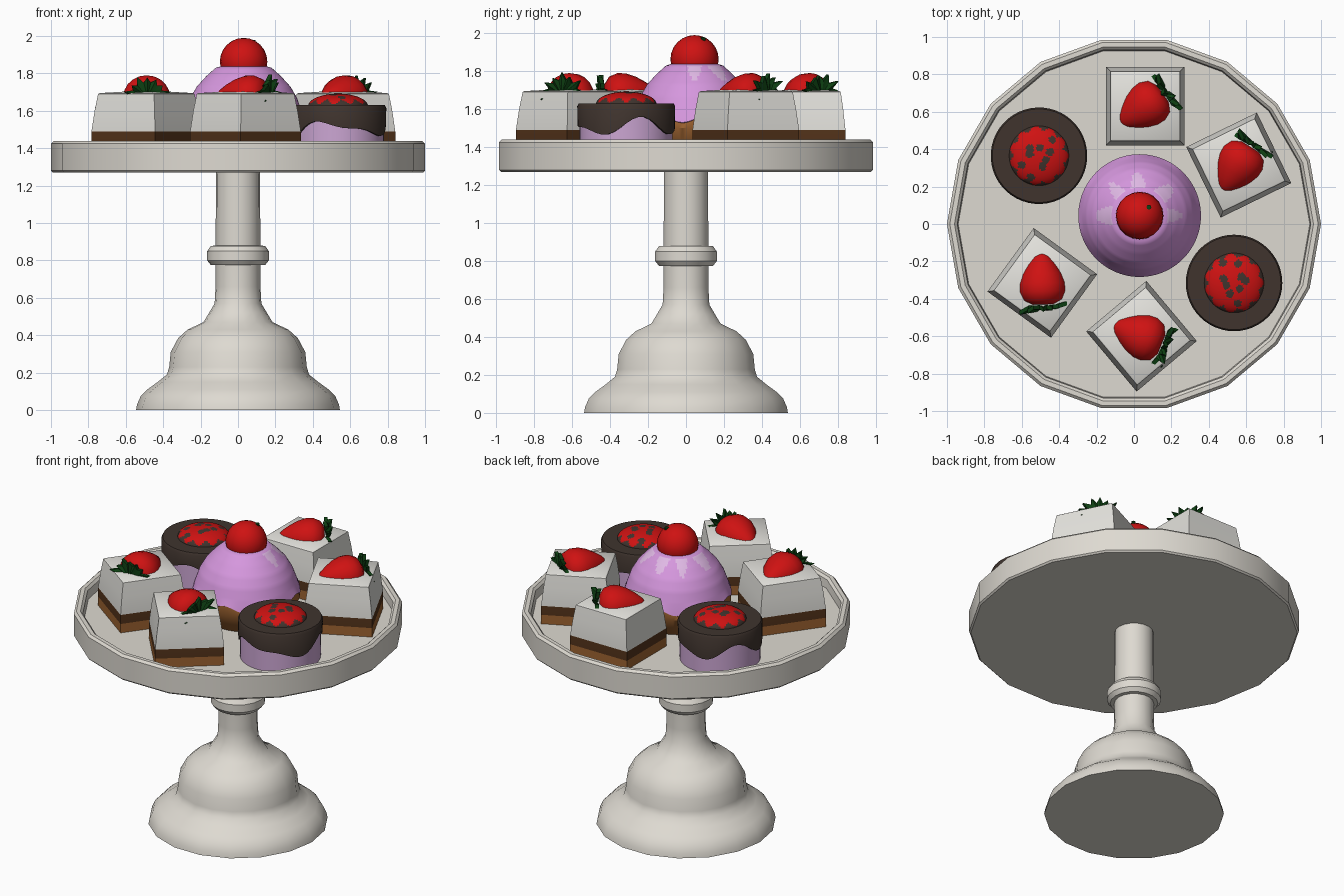
import bpy, bmesh, math, random
from mathutils import Matrix, Vector

if "Cube" in bpy.data.objects:
    bpy.data.objects.remove(bpy.data.objects["Cube"])

random.seed(4)
TAU = math.tau


def mat(name, *rgb):
    m = bpy.data.materials.new(name)
    m.diffuse_color = (*rgb, 1)
    m.use_nodes = True
    m.node_tree.nodes["Principled BSDF"].inputs["Base Color"].default_value = m.diffuse_color
    return m


STAND = mat("ivory ceramic", .73, .70, .64)
CREAM = mat("white cream", .77, .76, .72)
RED = mat("berry red", .62, .006, .006)
PURPLE = mat("violet icing", .67, .31, .73)
LILAC = mat("lilac sponge", .60, .38, .65)
PALE = mat("pale icing", .75, .49, .79)
CHOC = mat("dark chocolate", .050, .034, .027)
BROWN = mat("cocoa layer", .085, .032, .010)
SPONGE = mat("golden sponge", .34, .125, .03)
GREEN = mat("leaf green", .004, .05, .006)


def finish(name, bm, mats, angle):
    bmesh.ops.recalc_face_normals(bm, faces=bm.faces)
    me = bpy.data.meshes.new(name)
    bm.to_mesh(me)
    bm.free()
    for m in mats:
        me.materials.append(m)
    ob = bpy.data.objects.new(name, me)
    bpy.context.collection.objects.link(ob)
    bpy.ops.object.select_all(action='DESELECT')
    ob.select_set(True)
    bpy.context.view_layer.objects.active = ob
    bpy.ops.object.shade_smooth_by_angle(angle=math.radians(angle))
    return ob


def revolve(name, profile, mats, n=18, matrix=Matrix(), phase=0, rule=None, angle=35):
    """Spin (radius, height) points; height may be a function of the angle.
    rule(face centre) gives the material index."""
    bm = bmesh.new()
    rings = []
    for r, z in profile:
        if r == 0:
            rings.append([bm.verts.new((0, 0, z))] * n)
            continue
        ring = []
        for i in range(n):
            t = phase + TAU * i / n
            ring.append(bm.verts.new((r * math.cos(t), r * math.sin(t), z(t) if callable(z) else z)))
        rings.append(ring)
    for b, (lo, hi) in enumerate(zip(rings, rings[1:])):
        for i in range(n):
            j = (i + 1) % n
            f = bm.faces.new(dict.fromkeys((lo[i], lo[j], hi[j], hi[i])))
            if rule:
                f.material_index = rule(f.calc_center_median(), b)
    bm.transform(matrix)
    return finish(name, bm, mats, angle)


def at(x, y, z=0, turn=0):
    return Matrix.Translation((x, y, z)) @ Matrix.Rotation(math.radians(turn), 4, 'Z')


# Stand: foot, stem with collar, and rimmed plate
revolve("stand_foot", [(0, 0), (.545, 0), (.54, .03), (.52, .075), (.485, .11), (.43, .15),
        (.38, .19), (.368, .23), (.36, .31), (.32, .385), (.27, .43), (.185, .47),
        (.155, .52), (.125, .57), (.12, .66), (.12, .80)], [STAND])
revolve("stand_stem", [(.12, .75), (.118, 1.28)], [STAND])
revolve("stem_collar", [(.11, .775), (.145, .775), (.165, .80), (.165, .85), (.145, .878),
        (.11, .88)], [STAND])
revolve("plate", [(0, 1.27), (.99, 1.27), (1, 1.28), (1, 1.425), (.985, 1.44), (.96, 1.44),
        (.945, 1.425), (.94, 1.37), (0, 1.37)], [STAND])


# Strawberry lying on its side, tip pointing along the given heading
def strawberry(x, y, heading):
    m = (at(x, y, 1.675, heading) @ Matrix.Diagonal((1, 1, .92, 1))
         @ Matrix.Rotation(math.pi / 2, 4, 'Y'))
    revolve("strawberry", [(0, -.115), (.06, -.115), (.105, -.09), (.125, -.045), (.123, 0),
            (.105, .05), (.075, .10), (.045, .14), (.02, .16), (0, .165)], [RED], 20, m, angle=60)
    bm = bmesh.new()
    mid = bm.verts.new((0, 0, -.125))
    star = []
    for i in range(28):
        tip = i % 2 == 0
        r, z = (random.uniform(.105, .135), random.uniform(-.15, -.10)) if tip else (.085, -.118)
        t = TAU * i / 28
        star.append(bm.verts.new((r * math.cos(t), r * math.sin(t), z)))
    for i in range(28):
        bm.faces.new((mid, star[i], star[(i + 1) % 28]))
    ext = bmesh.ops.extrude_face_region(bm, geom=bm.faces[:])
    bmesh.ops.translate(bm, vec=(0, 0, -.022),
                        verts=[g for g in ext["geom"] if isinstance(g, bmesh.types.BMVert)])
    bm.transform(m)
    finish("strawberry_leaves", bm, [GREEN], 30)


# Square layered cakes: x, y, turn, strawberry heading
H = math.sqrt(2)
for x, y, turn, heading in ((.06, .63, 0, 215), (.56, .315, 26, 238),
                            (-.49, -.315, -36, 92), (.04, -.60, 40, 158)):
    revolve("square_cake", [(0, 1.37), (.21 * H, 1.37), (.21 * H, 1.43), (.21 * H, 1.49),
            (.198 * H, 1.60), (.185 * H, 1.69), (.178 * H, 1.695), (0, 1.71)],
            [SPONGE, BROWN, CREAM], 4, at(x, y, 0, turn), TAU / 8,
            lambda c, b: 0 if b < 2 else 1 if b == 2 else 2)
    strawberry(x, y, heading)


# Round chocolate cakes with a dripping glaze and a jam-covered dome
def drip(t):
    return 1.505 + .035 * math.sin(3 * t + .6) + .02 * math.sin(5 * t)


holes = [Vector((r * math.cos(t), r * math.sin(t), 0)) for r, t in
         ((random.uniform(.04, .125), k * TAU / 9 + random.uniform(-.2, .2)) for k in range(9))]


def jam(c, b):
    c = Vector((c.x, c.y, 0))
    edge = .132 + .026 * abs(math.cos(5.5 * math.atan2(c.y, c.x)))
    return 0 if c.length > edge or any((c - h).length < .021 for h in holes) else 1


for x, y, turn in ((.535, -.315, 0), (-.508, .365, 130)):
    revolve("round_cake", [(0, 1.37), (.245, 1.37), (.245, drip), (.256, drip),
            (.258, 1.615), (.25, 1.63), (0, 1.63)], [LILAC, CHOC], 48, at(x, y, 0, turn),
            rule=lambda c, b: 0 if b < 2 else 1)
    dome = [(.16 * math.cos(k * math.pi / 40), 1.625 + .067 * math.sin(k * math.pi / 40))
            for k in range(20)] + [(0, 1.692)]
    revolve("jam_dome", dome, [CHOC, RED], 80, at(x, y, 0, turn), rule=jam)

# Central muffin: golden base, wavy-edged icing with pale drizzle
base = [(0, 1.37), (.25, 1.37), (.285, 1.43), (.325, 1.50),
        (.322, lambda t: 1.545 + .018 * math.sin(8 * t)),
        (.328, lambda t: 1.548 + .018 * math.sin(8 * t))]
shape = [(.31, 1.60), (.285, 1.67), (.25, 1.73), (.20, 1.785), (.15, 1.83), (.08, 1.85)]
icing = [(a[0] + (b[0] - a[0]) * k / 5, a[1] + (b[1] - a[1]) * k / 5)
         for a, b in zip(shape, shape[1:]) for k in range(5)]


def drizzle(c, b):
    if b < 4:
        return 0
    r, t = math.hypot(c.x, c.y), math.atan2(c.y, c.x)
    wave = math.cos(8 * t + .5 * math.sin(3 * t))
    streak = .15 < r < .185 + .05 * wave and math.sin(t) > -.4
    return 2 if streak else 1


revolve("muffin", base + icing + [(0, 1.855)], [SPONGE, PURPLE, PALE], 96, at(.03, .045),
        rule=drizzle)

# Cherry with a tiny stalk stub
ball = [(.127 * math.sin(k * math.pi / 12), -.127 * math.cos(k * math.pi / 12)) for k in range(1, 12)]
revolve("cherry", [(0, -.127)] + ball + [(0, .127)], [RED], 20, at(.03, .045, 1.863))
revolve("cherry_stalk", [(.013, 1.92), (.013, 1.978), (0, 1.98)], [GREEN], 8, at(.08, .09))
